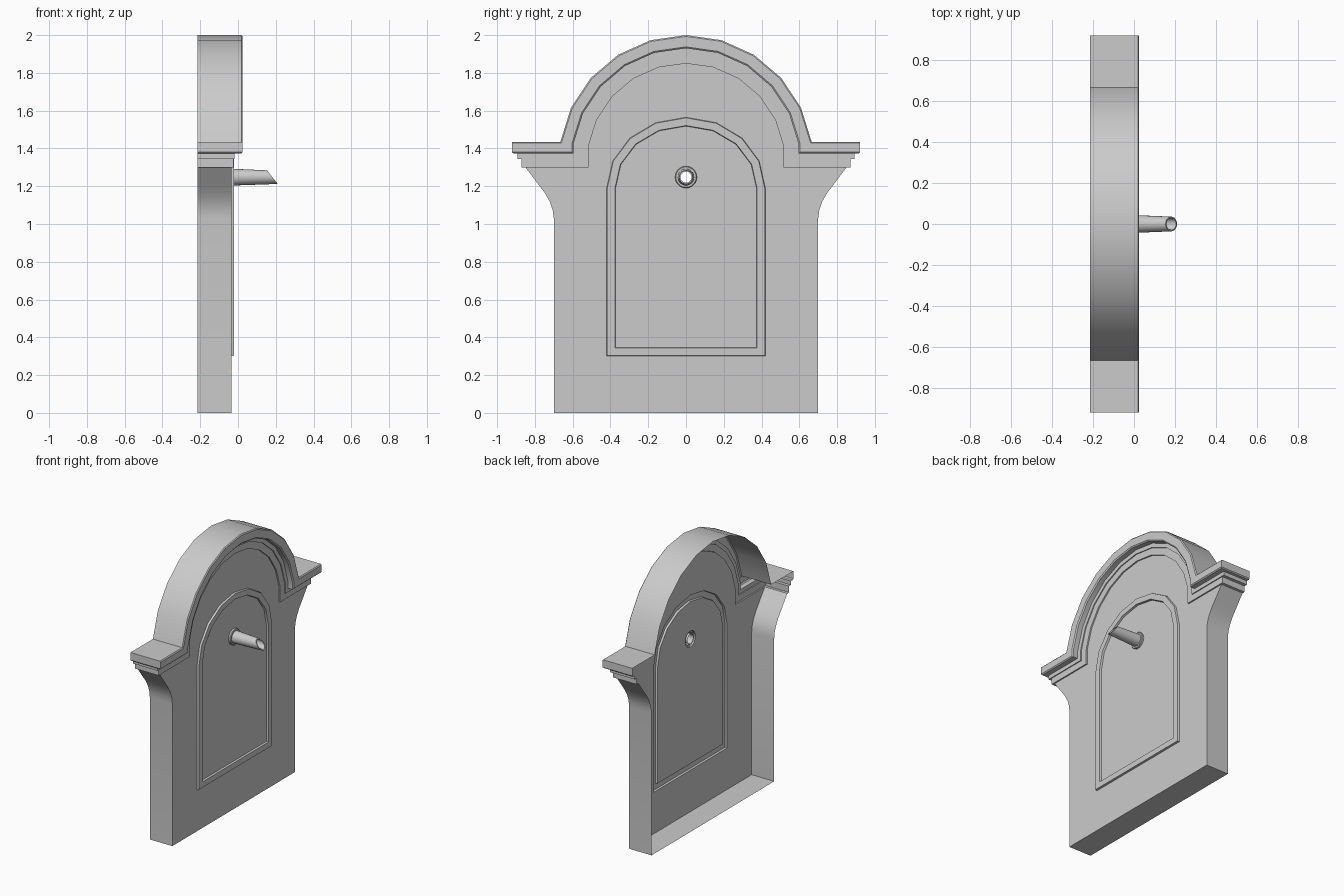
import bpy, bmesh
from math import sin, cos, pi, radians

if "Cube" in bpy.data.objects:
    bpy.data.objects.remove(bpy.data.objects["Cube"])

BACK, FIELD = -0.215, -0.035


def finish(name, bm):
    """Weld, orient the open shell towards +x and shade it."""
    bmesh.ops.remove_doubles(bm, verts=bm.verts, dist=0.0004)
    bmesh.ops.recalc_face_normals(bm, faces=bm.faces)
    if sum(f.normal.x * f.calc_area() for f in bm.faces) < 0:
        bmesh.ops.reverse_faces(bm, faces=bm.faces)
    me = bpy.data.meshes.new(name)
    bm.to_mesh(me)
    bm.free()
    ob = bpy.data.objects.new(name, me)
    bpy.context.collection.objects.link(ob)
    bpy.ops.object.select_all(action='DESELECT')
    bpy.context.view_layer.objects.active = ob
    ob.select_set(True)
    bpy.ops.object.shade_smooth_by_angle(angle=radians(32))
    return ob


def loft(bm, rows, closed=False):
    """Skin quads between successive point rows of equal length."""
    vs = [[bm.verts.new(p) for p in row] for row in rows]
    n = len(rows[0])
    for a, b in zip(vs, vs[1:]):
        for i in range(n if closed else n - 1):
            j = (i + 1) % n
            bm.faces.new((a[i], a[j], b[j], b[i]))


def fill(bm, *loops):
    """Flat fill of an outline with holes."""
    edges = []
    for loop in loops:
        v = [bm.verts.new(p) for p in loop]
        edges += [bm.edges.new((v[i], v[(i + 1) % len(v)])) for i in range(len(v))]
    bmesh.ops.triangle_fill(bm, edges=edges, use_beauty=True, normal=(1, 0, 0))


def mirrored(half):
    """Mirror a right-hand half path across y = 0; its last point lies on the axis."""
    return half + [(x, -y, z) for x, y, z in reversed(half[:-1])]


def cornice_row(drop, d, x, end):
    """One line of the cornice: side return, ledge, arch, ledge, side return."""
    z, r = 1.435 - drop, 0.674 - d
    half = [(BACK, end, z), (x, end, z), (x, r * cos(radians(9.3)), z)]
    for i in range(6):
        a = radians(9.3 + 80.7 * i / 5)
        half.append((x, r * cos(a) if i < 5 else 0, 1.326 + r * sin(a)))
    return mirrored(half)


# stepped cornice following the arched head
profile = [(0, 0, BACK, 0.92), (0, 0, 0.019, 0.914), (0.007, 0.007, 0.025, 0.92),
           (0.055, 0.062, 0.025, 0.92), (0.062, 0.07, 0.018, 0.913),
           (0.062, 0.07, -0.018, 0.893), (0.09, 0.10, -0.018, 0.893),
           (0.09, 0.10, -0.025, 0.87), (0.135, 0.15, -0.025, 0.87),
           (0.135, 0.15, FIELD, 0.85)]
profile[1] = (0, 0, 0.019, 0.92)
bm = bmesh.new()
loft(bm, [cornice_row(*p) for p in profile])
finish("arched_cornice", bm)

# wall body: flared sides, base and front field with raised panel frame
side = [(0.70, 0), (0.70, 1.03), (0.706, 1.075), (0.722, 1.12), (0.75, 1.168),
        (0.79, 1.22), (0.85, 1.30)]
bm = bmesh.new()
for s in (1, -1):
    loft(bm, [[(x, s * y, z) for y, z in side] for x in (BACK, FIELD)])
loft(bm, [[(x, 0.70, 0), (x, -0.70, 0)] for x in (BACK, FIELD)])
head = cornice_row(*profile[-1])[2:-2]
outline = ([(FIELD, y, z) for y, z in side] + head
           + [(FIELD, -y, z) for y, z in reversed(side)])


def panel_row(d, x):
    """Arched panel outline inset by d."""
    w = 0.42 - d
    half = [(x, w, 0.30 + d)]
    for i in range(5):
        a = pi / 2 * i / 4
        half.append((x, w * cos(a) if i < 4 else 0, 1.19 + (0.375 - d) * sin(a)))
    return mirrored(half)


SEG, ZC = 20, 1.248


def ring(r, x, slant=0.0, zc=ZC):
    """Circle around the spout axis, sheared in x for the slanted mouth."""
    return [(x - slant * sin(2 * pi * i / SEG), r * cos(2 * pi * i / SEG),
             zc + r * sin(2 * pi * i / SEG)) for i in range(SEG)]


frame = [panel_row(0, FIELD), panel_row(0.003, -0.021), panel_row(0.044, -0.021),
         panel_row(0.047, FIELD)]
fill(bm, outline, frame[0])
loft(bm, frame, closed=True)
fill(bm, frame[-1], ring(0.058, FIELD))
finish("wall_body", bm)

# hollow spout with collar and slanted mouth
bm = bmesh.new()
loft(bm, [ring(0.058, FIELD), ring(0.058, -0.024), ring(0.054, -0.02), ring(0.044, -0.02),
          ring(0.036, 0.182, 0.028), ring(0.029, 0.182, 0.023), ring(0.035, FIELD)], closed=True)
finish("spout", bm)
